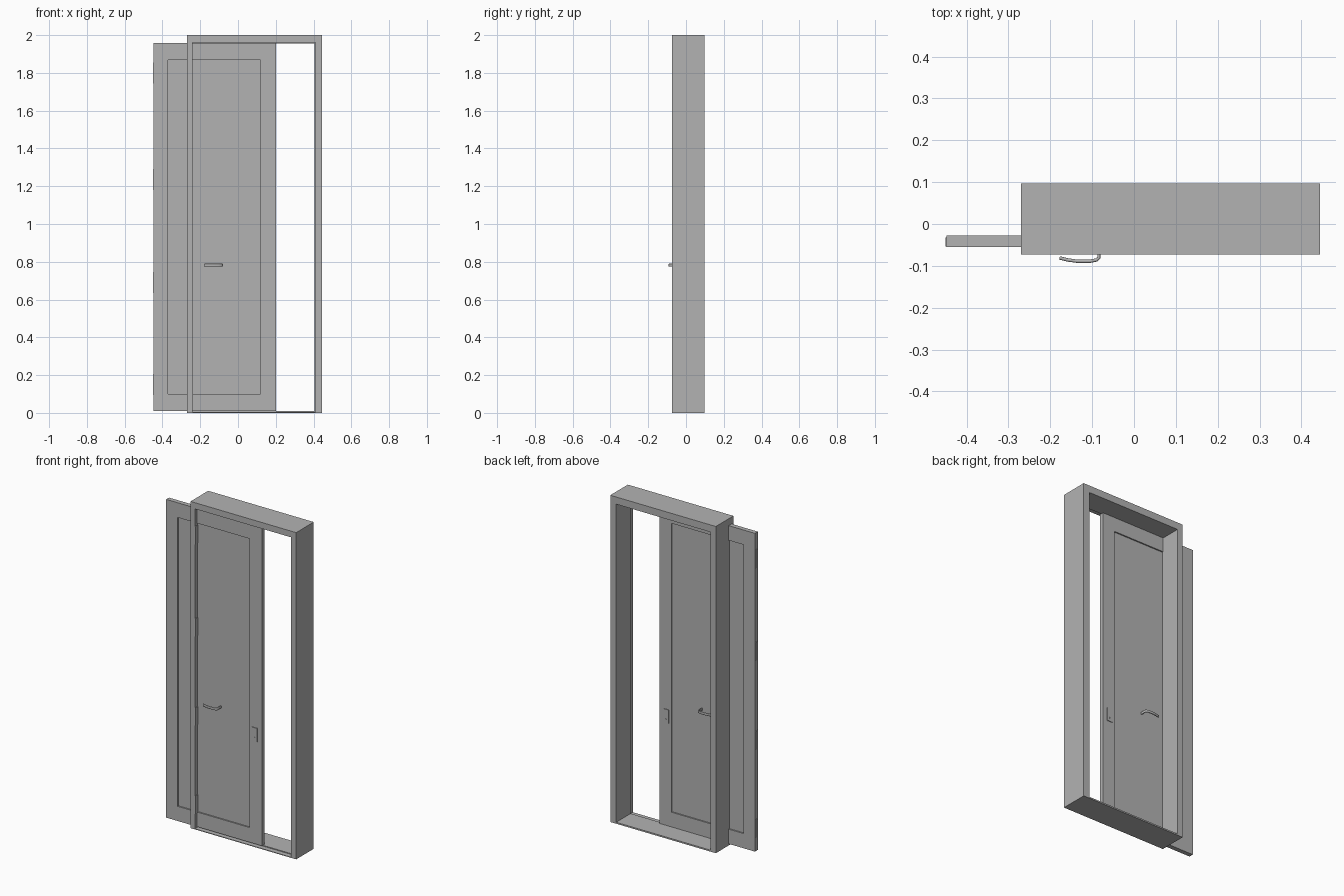
import bpy
import bmesh
from mathutils import Matrix, Vector

cube = bpy.data.objects.get("Cube")
if cube:
    bpy.data.objects.remove(cube, do_unlink=True)

grey = bpy.data.materials.new("plain_grey")
grey.use_nodes = True
grey.diffuse_color = (0.45, 0.45, 0.45, 1)
grey.node_tree.nodes["Principled BSDF"].inputs["Base Color"].default_value = grey.diffuse_color


def add_object(name, data):
    ob = bpy.data.objects.new(name, data)
    bpy.context.scene.collection.objects.link(ob)
    data.materials.append(grey)
    return ob


def mesh_object(name, bm):
    bmesh.ops.recalc_face_normals(bm, faces=bm.faces)
    me = bpy.data.meshes.new(name)
    bm.to_mesh(me)
    bm.free()
    return add_object(name, me)


def rect_rings(name, rings, loop):
    """Bridge upright rectangles ((x0, x1, z0, z1), y); loop back or cap the ends."""
    bm = bmesh.new()
    loops = []
    for (x0, x1, z0, z1), y in rings:
        corners = ((x0, z0), (x1, z0), (x1, z1), (x0, z1))
        loops.append([bm.verts.new((x, y, z)) for x, z in corners])
    pairs = list(zip(loops, loops[1:]))
    if loop:
        pairs.append((loops[-1], loops[0]))
    else:
        bm.faces.new(loops[0])
        bm.faces.new(loops[-1])
    for a, b in pairs:
        for i in range(4):
            j = (i + 1) % 4
            bm.faces.new((a[i], a[j], b[j], b[i]))
    return mesh_object(name, bm)


def box(name, centre, size):
    bm = bmesh.new()
    place = Matrix.Translation(centre) @ Matrix.Diagonal(Vector(size).to_4d())
    bmesh.ops.create_cube(bm, size=1, matrix=place)
    return mesh_object(name, bm)


# Door frame with a shallow rebate on its front side
FRONT, BACK, STOP = -0.073, 0.097, -0.043
outer = (-0.27, 0.445, 0, 2)
rebate = (-0.24, 0.411, 0.004, 1.962)
opening = (-0.234, 0.405, 0.009, 1.956)
rect_rings("door_frame", [(outer, FRONT), (rebate, FRONT), (rebate, STOP),
                          (opening, STOP), (opening, BACK), (outer, BACK)], True)

# Door leaf with a recessed panel on both faces
LEAF_FRONT, LEAF_BACK, RECESS = -0.055, -0.027, 0.008
MID = (LEAF_FRONT + LEAF_BACK) / 2
leaf = (-0.448, 0.2, 0.01, 1.958)
panel = (-0.37, 0.118, 0.1, 1.868)
rect_rings("door_leaf", [(panel, LEAF_FRONT + RECESS), (panel, LEAF_FRONT), (leaf, LEAF_FRONT),
                         (leaf, LEAF_BACK), (panel, LEAF_BACK), (panel, LEAF_BACK - RECESS)], False)

# Hinge plates on the leaf edge and on the jamb
for n, z in enumerate((0.15, 0.69, 1.235, 1.8), 1):
    box(f"leaf_hinge_{n}", (-0.449, MID - 0.002, z), (0.004, 0.022, 0.11))
    box(f"jamb_hinge_{n}", (-0.239, -0.061, z), (0.004, 0.022, 0.11))

# Lever handles and lock plates, mirrored front to back
for side, s in (("front", -1), ("back", 1)):
    face = MID + s * (LEAF_BACK - MID)
    path = [(-0.084, -0.008), (-0.084, 0.026), (-0.09, 0.031), (-0.105, 0.034),
            (-0.135, 0.034), (-0.158, 0.031), (-0.178, 0.026)]
    cu = bpy.data.curves.new(f"{side}_handle", "CURVE")
    cu.dimensions = "3D"
    cu.twist_mode = "Z_UP"
    cu.fill_mode = "FULL"
    cu.extrude, cu.bevel_depth, cu.bevel_resolution = 0.004, 0.004, 3
    cu.use_fill_caps = True
    spline = cu.splines.new("POLY")
    spline.points.add(len(path) - 1)
    for point, (x, out) in zip(spline.points, path):
        point.co = (x, face + s * out, 0.782, 1)
    add_object(f"{side}_handle", cu)

    box(f"{side}_lock_plate", (0.153, face + s * 0.001, 0.68), (0.036, 0.006, 0.084))
    bm = bmesh.new()
    turn = Matrix.Translation((0.153, face + s * 0.004, 0.66)) @ Matrix.Rotation(1.5708, 4, "X")
    bmesh.ops.create_cone(bm, cap_ends=True, segments=12, radius1=0.005, radius2=0.005,
                          depth=0.004, matrix=turn)
    mesh_object(f"{side}_lock_cylinder", bm)
